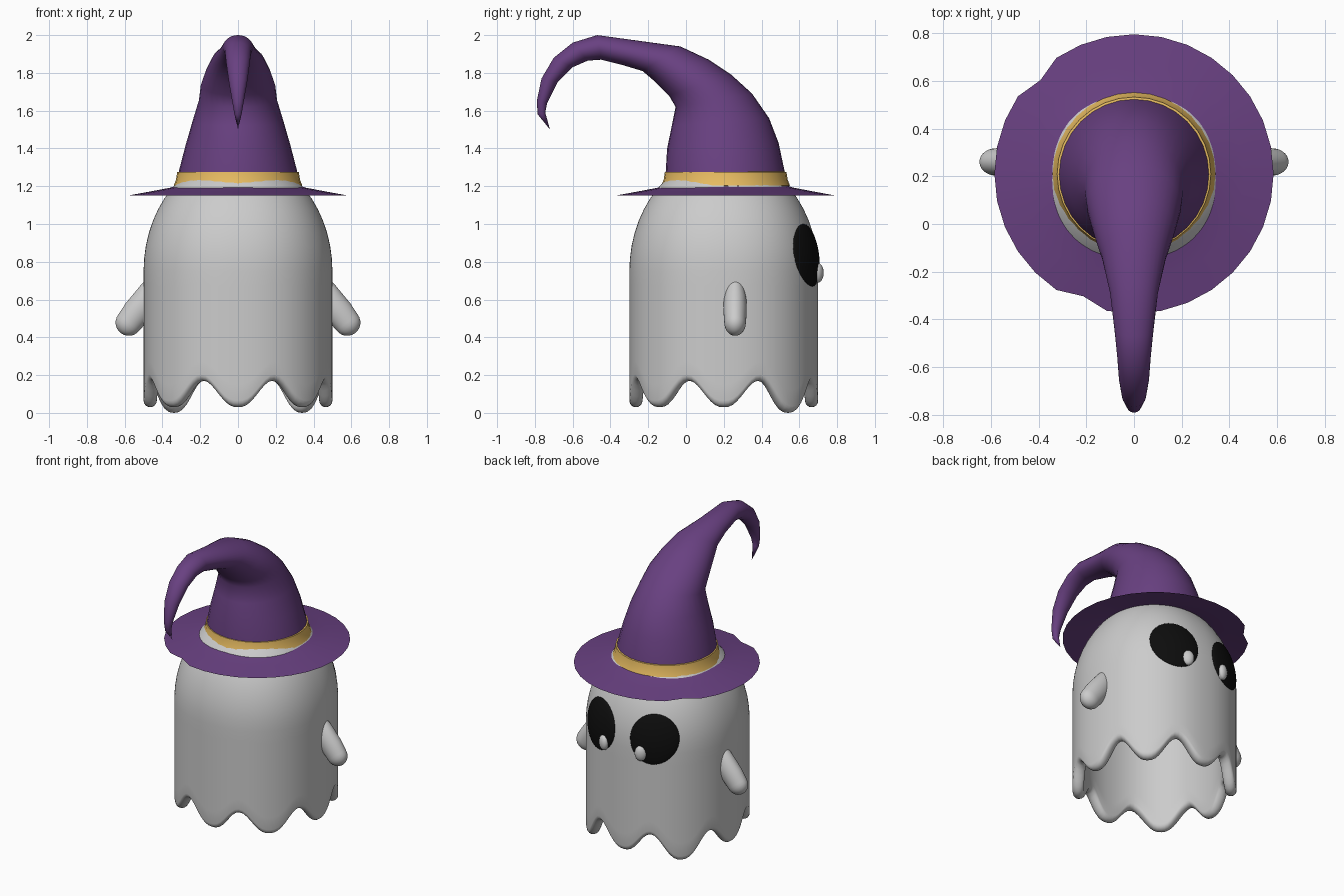
import bpy, bmesh
from math import sin, cos, pi, radians, degrees
from mathutils import Vector

if "Cube" in bpy.data.objects:
    bpy.data.objects.remove(bpy.data.objects["Cube"])

CY = 0.2   # body centre in y; the face looks towards +y
P = 2.2    # squareness of the body cross-section


def material(name, rgb):
    m = bpy.data.materials.new(name)
    m.diffuse_color = (*rgb, 1)
    m.use_nodes = True
    m.node_tree.nodes["Principled BSDF"].inputs["Base Color"].default_value = m.diffuse_color
    return m


purple = material("purple_felt", (0.14, 0.052, 0.22))
gold = material("gold_band", (0.8, 0.5, 0.12))
black = material("black_eye", (0.004, 0.004, 0.004))


def loft(name, rings, mat=None, angle=60):
    """Skin a list of equally long closed rings; collapsed rings become poles."""
    bm = bmesh.new()
    vs = [[bm.verts.new(p) for p in ring] for ring in rings]
    n = len(vs[0])
    for a, b in zip(vs, vs[1:]):
        for i in range(n):
            j = (i + 1) % n
            bm.faces.new((a[i], a[j], b[j], b[i]))
    bmesh.ops.remove_doubles(bm, verts=bm.verts, dist=0.0003)
    bmesh.ops.recalc_face_normals(bm, faces=bm.faces)
    me = bpy.data.meshes.new(name)
    bm.to_mesh(me)
    bm.free()
    ob = bpy.data.objects.new(name, me)
    bpy.context.collection.objects.link(ob)
    if mat:
        me.materials.append(mat)
    bpy.ops.object.select_all(action='DESELECT')
    ob.select_set(True)
    bpy.context.view_layer.objects.active = ob
    bpy.ops.object.shade_smooth_by_angle(angle=radians(angle))
    return ob


# Body: hollow sheet with a domed top and a scalloped hem
def section(t):
    return (abs(cos(t)) ** P + abs(sin(t)) ** P) ** (-1 / P)


def hem(t):
    s = ((1 - cos(8 * t)) / 2) ** 1.3
    front_corner = any(abs(degrees(t) - a) < 22.5 for a in (45, 135))
    tip = 0.0 if front_corner else 0.03
    return tip + (0.17 - tip) * s


def body_point(t, r, z):
    r *= section(t)
    return (r * cos(t), CY + r * sin(t), z)


WALL, DOME_Z, DOME_H = 0.035, 0.75, 0.615
angles = [2 * pi * i / 128 for i in range(128)]


def dome(r, h):
    return [[body_point(t, r * sin(a), DOME_Z + h * cos(a)) for t in angles]
            for a in (pi / 2 * k / 14 for k in range(15))]


def wall(r):
    return [[body_point(t, r, DOME_Z + (hem(t) + WALL - DOME_Z) * k / 8) for t in angles]
            for k in range(1, 9)]


lip = [[body_point(t, 0.5 - WALL + WALL * cos(a), hem(t) + WALL - WALL * sin(a)) for t in angles]
       for a in (pi * k / 8 for k in range(1, 8))]
inside = dome(0.5 - 2 * WALL, DOME_H - 2 * WALL) + wall(0.5 - 2 * WALL)
loft("ghost_body", dome(0.5, DOME_H) + wall(0.5) + lip + inside[::-1], angle=80)


# Arms: drooping stubs with rounded tips
def arm(side):
    path = [(0.44, 0.68, 0.05), (0.465, 0.635, 0.065), (0.49, 0.59, 0.074), (0.535, 0.535, 0.075)]
    tip, d = Vector((0.578, 0.478)), Vector((0.62, -0.78)).normalized()
    for k in range(7):
        a = pi / 2 * k / 6
        c = tip + d * 0.07 * sin(a)
        path.append((c.x, c.y, 0.07 * cos(a)))
    rings = []
    for x, z, r in path:
        rings.append([(side * (x - d.y * r * cos(t)), 0.26 + 0.82 * r * sin(t),
                       z + d.x * r * cos(t)) for t in angles[::4]])
    loft("arm_left" if side < 0 else "arm_right", rings)


# Eyes: domed ovals that follow the body surface
def surface_y(x, z):
    r = 0.5 * max(0.0, 1 - (max(0.0, z - DOME_Z) / DOME_H) ** 2) ** 0.5
    return CY + max(0.0, r ** P - abs(x) ** P) ** (1 / P)


def oval(name, side, x0, z0, w, h, base, bulge, mat=None):
    rings = []
    for k in range(11):
        f = sin(pi / 2 * k / 10)
        ring = []
        for t in angles[::4]:
            x, z = x0 + w * f * cos(t), z0 + h * f * sin(t)
            ring.append((side * x, surface_y(x, z) + base + bulge * (1 - f * f) ** 0.5, z))
        rings.append(ring)
    rim = [(x, y - 0.03 - base, z) for x, y, z in rings[-1]]   # sink the edge into the body
    loft(name, rings + [rim], mat)


for side, word in ((-1, "left"), (1, "right")):
    arm(side)
    oval("eye_" + word, side, 0.205, 0.835, 0.145, 0.165, 0.004, 0.018, black)
    oval("pupil_" + word, side, 0.142, 0.742, 0.037, 0.052, 0.014, 0.028)

# Hat brim: thin shallow cone with two small nicks in its edge
HY, N = 0.21, 32
brim = []
for r, z in ((0.325, 1.203), (0.36, 1.192), (0.46, 1.173), (0.585, 1.15)):
    ring = []
    for i in range(N):
        t = 2 * pi * i / N
        rr = r - 0.03 if (i in (12, 22) and r > 0.5) else r
        ring.append((rr * cos(t), HY + rr * sin(t), z))
    brim.append(ring)
loft("hat_brim", brim, purple)

# Hat band
loft("hat_band", [[(r * cos(2 * pi * i / N), HY + r * sin(2 * pi * i / N), z) for i in range(N)]
                  for r, z in ((0.325, 1.2), (0.341, 1.203), (0.328, 1.235), (0.322, 1.275), (0.305, 1.278))],
     gold, 40)

# Hat crown: back edge y,z / front edge y,z / half width of each ring
crown = [
    (-0.115, 1.20, 0.535, 1.20, 0.325), (-0.107, 1.28, 0.522, 1.28, 0.313),
    (-0.10, 1.40, 0.49, 1.43, 0.278), (-0.075, 1.52, 0.44, 1.56, 0.242),
    (-0.055, 1.62, 0.35, 1.69, 0.207), (-0.09, 1.68, 0.24, 1.79, 0.197),
    (-0.16, 1.75, 0.12, 1.87, 0.17), (-0.23, 1.81, -0.03, 1.94, 0.135),
    (-0.33, 1.84, -0.25, 1.97, 0.10), (-0.45, 1.87, -0.47, 2.0, 0.08),
    (-0.52, 1.865, -0.60, 1.96, 0.07), (-0.60, 1.83, -0.70, 1.88, 0.063),
    (-0.68, 1.75, -0.765, 1.77, 0.05), (-0.735, 1.64, -0.79, 1.65, 0.03),
    (-0.745, 1.59, -0.785, 1.58, 0.02), (-0.72, 1.50, -0.72, 1.50, 0.0)]
rings = []
for y0, z0, y1, z1, w in crown:
    rings.append([(w * sin(t), (y0 + y1) / 2 + (y1 - y0) / 2 * cos(t),
                   (z0 + z1) / 2 + (z1 - z0) / 2 * cos(t))
                  for t in (2 * pi * i / N for i in range(N))])
loft("hat_crown", rings, purple)
